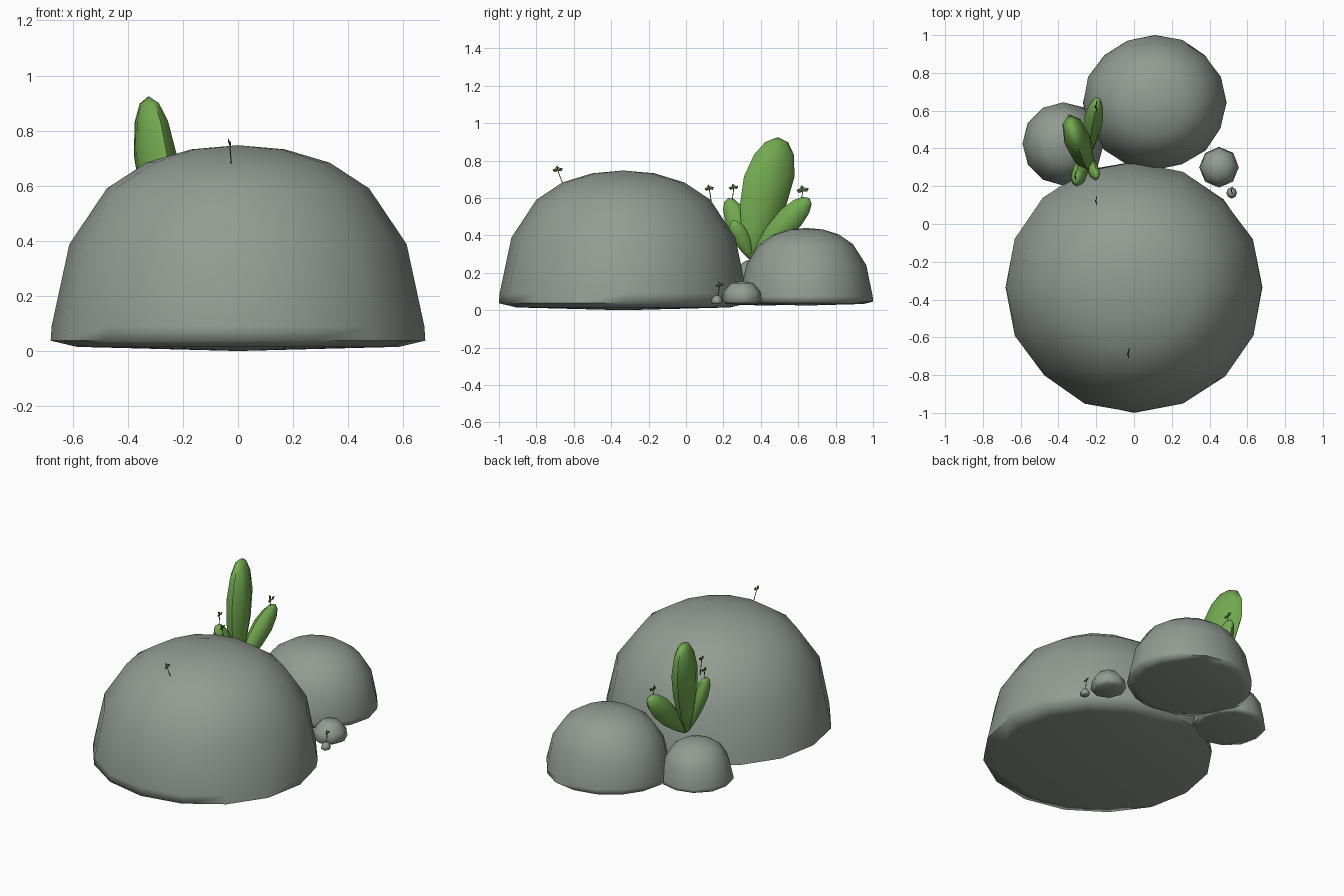
import bpy, bmesh, math, random
from mathutils import Vector

if "Cube" in bpy.data.objects:
    bpy.data.objects.remove(bpy.data.objects["Cube"])

random.seed(4)


def material(name, color):
    m = bpy.data.materials.new(name)
    m.diffuse_color = (*color, 1)
    m.use_nodes = True
    m.node_tree.nodes["Principled BSDF"].inputs["Base Color"].default_value = m.diffuse_color
    return m


STONE = material("stone", (0.29, 0.33, 0.29))
GREEN = material("leaf_green", (0.17, 0.40, 0.08))
DARK = material("sprout_green", (0.08, 0.17, 0.04))


def loft(bm, rings, start, end):
    """Skin closed rings of points and close both ends to a point."""
    vs = [[bm.verts.new(p) for p in r] for r in rings]
    n = len(vs[0])
    for a, b in zip(vs, vs[1:]):
        for i in range(n):
            j = (i + 1) % n
            bm.faces.new((a[i], a[j], b[j], b[i]))
    s, e = bm.verts.new(start), bm.verts.new(end)
    for i in range(n):
        j = (i + 1) % n
        bm.faces.new((s, vs[0][j], vs[0][i]))
        bm.faces.new((e, vs[-1][i], vs[-1][j]))


def finish(name, bm, mat, angle):
    bmesh.ops.recalc_face_normals(bm, faces=bm.faces[:])
    me = bpy.data.meshes.new(name)
    bm.to_mesh(me)
    bm.free()
    me.materials.append(mat)
    ob = bpy.data.objects.new(name, me)
    bpy.context.collection.objects.link(ob)
    bpy.ops.object.select_all(action='DESELECT')
    ob.select_set(True)
    bpy.context.view_layer.objects.active = ob
    bpy.ops.object.shade_smooth_by_angle(angle=math.radians(angle))
    return ob


# Rocks: flat-bottomed domes (radius, height fractions)
DOME = [(0.86, 0.02), (1, 0.05), (0.995, 0.12), (0.9, 0.52),
        (0.70, 0.79), (0.49, 0.915), (0.25, 0.98)]
DOME_SMALL = [(0.8, 0.03), (1, 0.14), (0.92, 0.55), (0.55, 0.92)]


def rock(name, x, y, z, rx, ry, h, n, profile):
    bm = bmesh.new()
    rings = []
    for r, f in profile:
        ring = []
        for i in range(n):
            a = math.tau * i / n
            k = r * (1 if i % 4 == 0 else random.uniform(0.985, 1.01))
            ring.append((x + k * rx * math.cos(a), y + k * ry * math.sin(a), z + f * h))
        rings.append(ring)
    loft(bm, rings, (x, y, z), (x, y, z + h))
    finish(name, bm, STONE, 80)


rock("large_rock", 0, -0.335, 0, 0.68, 0.665, 0.747, 16, DOME)
rock("back_rock", 0.11, 0.643, 0.025, 0.38, 0.357, 0.415, 16, DOME)
rock("left_rock", -0.375, 0.425, 0.025, 0.215, 0.22, 0.26, 12, DOME)
rock("small_rock", 0.45, 0.3, 0.03, 0.105, 0.108, 0.125, 8, DOME_SMALL)
rock("pebble", 0.517, 0.165, 0.035, 0.028, 0.03, 0.045, 8, DOME_SMALL)

# Succulent pads: flattened spindles growing from one spot
PAD = [(0.03, 0.22), (0.22, 0.62), (0.45, 0.92), (0.68, 1), (0.86, 0.78), (0.96, 0.45)]


def pad(name, base, tip, wide, half_w, half_t, n=8):
    base, tip = Vector(base), Vector(tip)
    axis = tip - base
    w = Vector(wide).normalized()
    t = axis.cross(w).normalized()
    bm = bmesh.new()
    rings = []
    for f, r in PAD:
        c = base + axis * f
        rings.append([c + w * (half_w * r * math.cos(math.tau * i / n))
                      + t * (half_t * r * math.sin(math.tau * i / n)) for i in range(n)])
    loft(bm, rings, base, tip)
    finish(name, bm, GREEN, 50)


ROOT = (-0.25, 0.35, 0.27)
pad("tall_pad", ROOT, (-0.325, 0.49, 0.925), (-0.3, 0.95, 0), 0.142, 0.07)
pad("back_pad", ROOT, (-0.195, 0.66, 0.60), (0.1, 0.6, -0.5), 0.07, 0.05)
pad("front_pad", ROOT, (-0.31, 0.225, 0.60), (0, 0.95, 0.3), 0.06, 0.042)
pad("low_pad", ROOT, (-0.195, 0.25, 0.48), (0, 0.9, 0.3), 0.045, 0.03)


# Tiny sprouts: a thin stem with small diamond leaves
def sprout(name, foot, top, size):
    foot, top = Vector(foot), Vector(top)
    bm = bmesh.new()
    ring = [Vector((0.0025 * math.cos(a), 0.0025 * math.sin(a), 0)) for a in (0, 2.1, 4.2)]
    loft(bm, [[foot + p for p in ring], [top + p for p in ring]], foot, top)
    for dx, dy, dz in ((0.1, -1, 0.2), (0.1, 0.9, 0.5), (-0.2, -0.2, 0.9)):
        d = Vector((dx, dy, dz)).normalized() * size
        mid = top + d * 0.55
        side = d.cross(Vector((1, 0, 0))).normalized() * size * 0.35
        up = Vector((size * 0.12, 0, 0))
        loft(bm, [[mid + side, mid + up, mid - side, mid - up]], top, top + d)
    finish(name, bm, DARK, 30)


sprout("rock_sprout", (-0.025, -0.66, 0.68), (-0.03, -0.685, 0.745), 0.03)
sprout("rear_sprout", (-0.20, 0.14, 0.55), (-0.20, 0.125, 0.645), 0.028)
sprout("front_pad_sprout", (-0.31, 0.245, 0.57), (-0.31, 0.255, 0.65), 0.028)
sprout("back_pad_sprout", (-0.20, 0.60, 0.52), (-0.20, 0.625, 0.635), 0.036)
sprout("pebble_sprout", (0.517, 0.17, 0.07), (0.517, 0.18, 0.13), 0.025)
